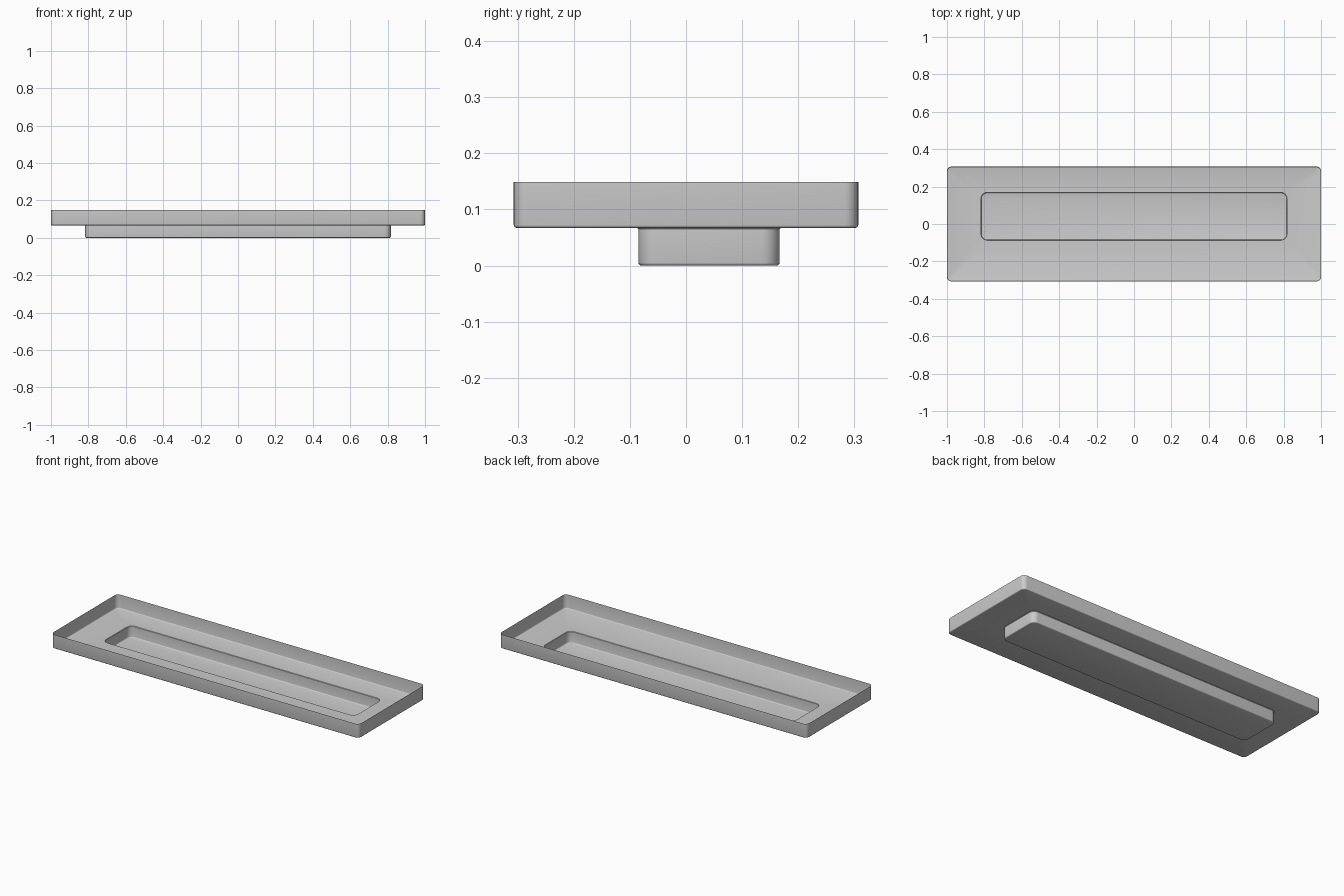
import bpy, bmesh
from math import sin, cos, pi

if "Cube" in bpy.data.objects:
    bpy.data.objects.remove(bpy.data.objects["Cube"])

SEG = 6  # segments per corner


def rounded_loop(bm, hx, y0, y1, r, z, inset=0.0):
    """Rounded rectangle ring of vertices, shrunk by inset."""
    hx, y0, y1 = hx - inset, y0 + inset, y1 - inset
    r = max(r - inset, 0.002)
    centres = [(hx - r, y1 - r), (-hx + r, y1 - r), (-hx + r, y0 + r), (hx - r, y0 + r)]
    ring = []
    for q, (cx, cy) in enumerate(centres):
        for i in range(SEG + 1):
            a = (q + i / SEG) * pi / 2
            ring.append(bm.verts.new((cx + r * cos(a), cy + r * sin(a), z)))
    return ring


OUTER = (1.0, -0.307, 0.307, 0.025)
WELL = (0.817, -0.085, 0.167, 0.032)
TOP, FLOOR, F = 0.149, 0.067, 0.005
FILLET = [i * pi / 6 for i in range(4)]

bm = bmesh.new()
# Outer rim wall, rolling into the tray floor
rings = [rounded_loop(bm, *OUTER, TOP)]
rings += [rounded_loop(bm, *OUTER, FLOOR + F * (1 - sin(a)), F * (1 - cos(a))) for a in FILLET]
# Floor edge dropping into the well, then the well wall and bottom edge
rings += [rounded_loop(bm, *WELL, FLOOR - 0.002, -0.0)]
rings[-1:] = [rounded_loop(bm, *WELL, FLOOR, -0.002), rounded_loop(bm, *WELL, FLOOR - 0.002)]
rings += [rounded_loop(bm, *WELL, F * (1 - sin(a)), F * (1 - cos(a))) for a in FILLET]

for a, b in zip(rings, rings[1:]):
    n = len(a)
    for i in range(n):
        j = (i + 1) % n
        bm.faces.new((a[i], b[i], b[j], a[j]))
bm.faces.new(rings[-1])  # well bottom
bmesh.ops.recalc_face_normals(bm, faces=bm.faces)

mesh = bpy.data.meshes.new("tray")
bm.to_mesh(mesh)
bm.free()
tray = bpy.data.objects.new("tray", mesh)
bpy.context.collection.objects.link(tray)
bpy.context.view_layer.objects.active = tray
tray.select_set(True)
bpy.ops.object.shade_smooth_by_angle(angle=0.6)
